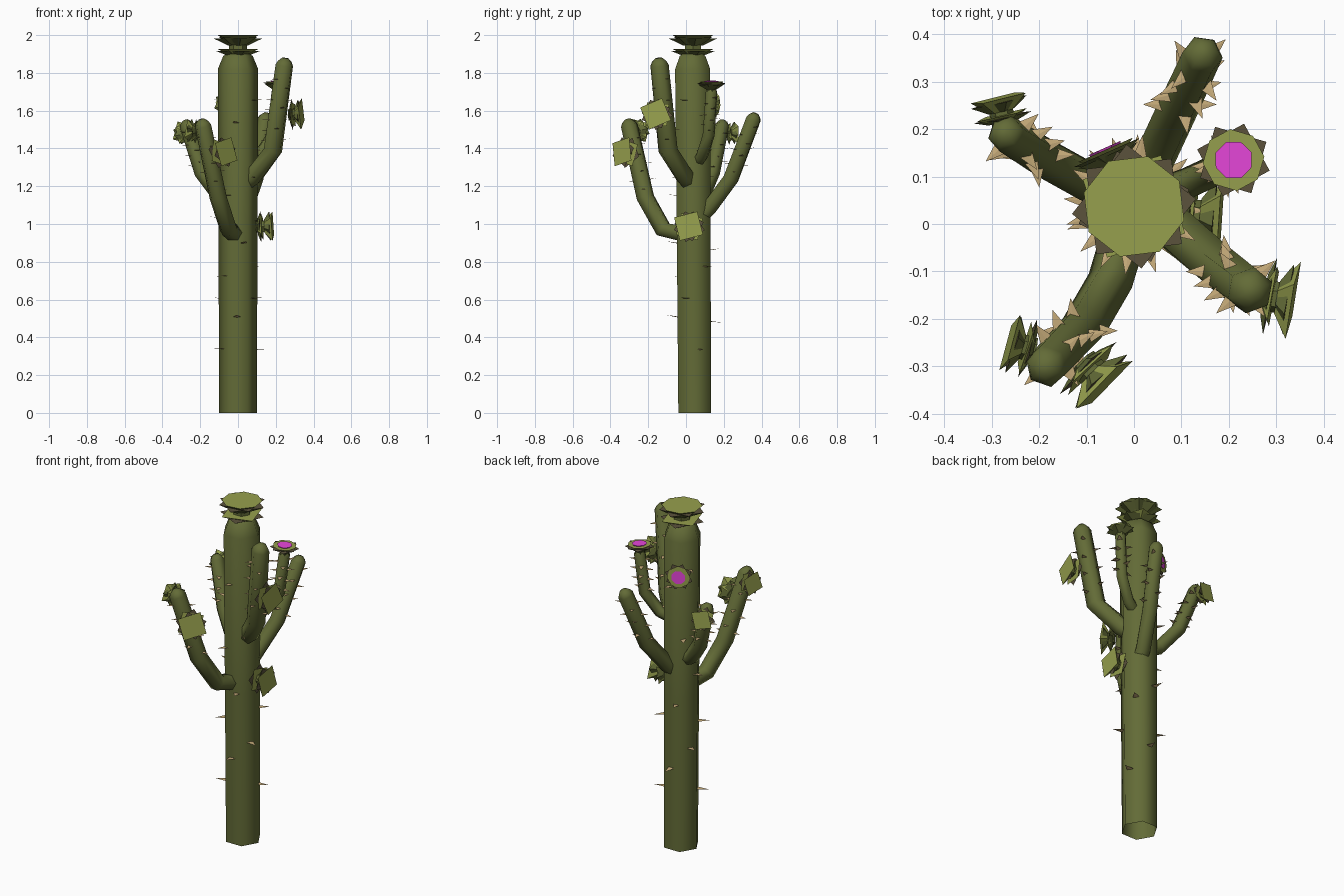
import bpy, bmesh, math, random
from mathutils import Vector

if "Cube" in bpy.data.objects:
    bpy.data.objects.remove(bpy.data.objects["Cube"])

random.seed(4)


def mat(name, rgb):
    m = bpy.data.materials.new(name)
    m.diffuse_color = (*rgb, 1)
    m.use_nodes = True
    m.node_tree.nodes["Principled BSDF"].inputs["Base Color"].default_value = m.diffuse_color
    return m


OLIVE = mat("olive skin", (0.125, 0.148, 0.038))
LEAF = mat("bud green", (0.305, 0.350, 0.075))
BROWN = mat("sepal brown", (0.105, 0.085, 0.045))
TAN = mat("spine tan", (0.580, 0.420, 0.200))
PINK = mat("petal magenta", (0.840, 0.065, 0.740))


def finish(bm, name, mats, smooth=None):
    me = bpy.data.meshes.new(name)
    bm.to_mesh(me)
    bm.free()
    for m in mats:
        me.materials.append(m)
    ob = bpy.data.objects.new(name, me)
    bpy.context.collection.objects.link(ob)
    if smooth:
        bpy.ops.object.select_all(action='DESELECT')
        ob.select_set(True)
        bpy.context.view_layer.objects.active = ob
        bpy.ops.object.shade_smooth_by_angle(angle=math.radians(smooth))
    return ob


def loft(bm, rings, mi_side=0, mi_cap=0, bottom=True):
    """Skin a list of vertex rings and cap the ends."""
    vs = [[bm.verts.new(p) for p in r] for r in rings]
    n = len(vs[0])
    for a, b in zip(vs, vs[1:]):
        for i in range(n):
            f = bm.faces.new((a[i], a[(i + 1) % n], b[(i + 1) % n], b[i]))
            f.material_index = mi_side
    if bottom:
        bm.faces.new(vs[0][::-1]).material_index = mi_side
    bm.faces.new(vs[-1]).material_index = mi_cap


def ring(c, u, v, r, n, rot=0.0):
    return [c + (u * math.cos(rot + math.tau * i / n) + v * math.sin(rot + math.tau * i / n)) * r
            for i in range(n)]


def tube(name, pts, radii, sides=6):
    """Open-based hexagonal stem along a path."""
    pts = [Vector(p) for p in pts]
    bm = bmesh.new()
    u, rings = Vector((1, 0, 0)), []
    for i, p in enumerate(pts):
        t = (pts[min(i + 1, len(pts) - 1)] - pts[max(i - 1, 0)]).normalized()
        if i == 0 and abs(t.x) > 0.8:
            u = Vector((0, 1, 0))
        u = (u - t * u.dot(t)).normalized()
        rings.append(ring(p, u, t.cross(u), radii[i], sides))
    loft(bm, rings, bottom=False)
    return finish(bm, name, [OLIVE], 70)


# spines: flat tan thorns collected in one mesh
spines = bmesh.new()


def spine(p, d, length, width):
    d = d.normalized()
    s = Vector((-d.y, d.x, 0)).normalized() * width / 2
    up = d.cross(s).normalized() * width * 0.06
    base = [spines.verts.new(p + k) for k in (s, up, -s, -up)]
    tip = spines.verts.new(p + d * length)
    for i in range(4):
        spines.faces.new((base[i], base[(i + 1) % 4], tip))
    spines.faces.new(base[::-1])


# trunk
tube("trunk", [(0, 0.046, 0), (0, 0.041, 0.9), (0, 0.035, 1.82), (0, 0.035, 1.89), (0, 0.035, 1.91)],
     [0.1, 0.103, 0.107, 0.078, 0.045])
for row in range(11):
    z = 0.36 + row * 0.13
    for k in range(2):
        a = math.radians(20 + 180 * k + 67 * row)
        d = Vector((math.cos(a), math.sin(a), random.uniform(-0.1, 0.2)))
        spine(Vector((d.x * 0.085, 0.04 + d.y * 0.085, z + random.uniform(-.03, .03))), d, 0.065, 0.04)

# arms: path points and thickness
ARMS = {
    "arm_front_left": ([(-0.02, -0.02, 0.95), (-0.05, -0.12, 0.97), (-0.105, -0.215, 1.14),
                        (-0.185, -0.30, 1.52)], 0.048),
    "arm_front_right": ([(0.03, 0.02, 1.22), (0.08, -0.005, 1.25), (0.185, -0.095, 1.39),
                         (0.245, -0.14, 1.84)], 0.052),
    "arm_back": ([(0.02, 0.06, 1.02), (0.035, 0.12, 1.08), (0.09, 0.238, 1.24),
                  (0.145, 0.357, 1.555)], 0.045),
    "arm_back_left": ([(-0.03, 0.06, 1.12), (-0.10, 0.09, 1.15), (-0.19, 0.14, 1.27),
                       (-0.27, 0.19, 1.52)], 0.042),
    "arm_right": ([(0.04, 0.06, 1.33), (0.11, 0.085, 1.36), (0.185, 0.12, 1.47),
                   (0.208, 0.135, 1.70)], 0.033),
}
for name, (pts, r) in ARMS.items():
    a, b = Vector(pts[-2]), Vector(pts[-1])
    t = (b - a).normalized()
    tube(name, pts + [tuple(b + t * r * 0.4), tuple(b + t * r * 0.75)],
         [r, r, r, r * 0.95, r * 0.75, r * 0.35])
    for i in range(7):
        p = a.lerp(b, 0.12 + 0.12 * i)
        for k in range(2):
            ang = math.radians(97 * i + 180 * k)
            d = Vector((math.cos(ang), math.sin(ang), random.uniform(-0.1, 0.2)))
            spine(p + d * r * 0.8, d, 0.042, 0.03)
finish(spines, "spines", [TAN])

# cups per bloom kind: sides, turn, start, end, narrow, wide, side colour, cap colour
D45 = math.pi / 4
LOWER = [(6, 0, -0.1, 0.6, 0.4, 0.4, 0, 0), (4, 0.3, 0.0, 0.2, 0.55, 1.0, 0, 2),
         (4, 0.3 + D45, 0.05, 0.3, 0.5, 1.0, 1, 1)]
CUPS = {
    "crown": LOWER + [(4, 0.12, 0.48, 0.84, 0.45, 1.08, 0, 2), (4, 0.12 + D45, 0.5, 0.9, 0.45, 1.05, 0, 2),
                      (8, 0.12 + D45 / 2, 0.5, 1.0, 0.4, 0.9, 0, 1)],
    "bud": LOWER + [(4, D45, 0.45, 0.84, 0.45, 0.98, 0, 2), (4, 0, 0.45, 1.0, 0.45, 1.08, 1, 1)],
    "open": [(6, 0, -0.3, 0.5, 0.35, 0.4, 0, 0), (4, 0.3, 0.0, 0.6, 0.4, 1.05, 0, 2),
             (4, 0.3 + D45, 0.2, 0.75, 0.4, 1.05, 0, 2),
             (8, 0.3 + D45 / 2, 0.35, 0.9, 0.4, 0.86, 1, 1), (8, 0.2, 0.6, 1.0, 0.4, 0.54, 3, 3)],
}


def bloom(name, kind, c, normal, R, H, turn=D45 + 0.25):
    """Stacked flaring cups along a normal."""
    c, w = Vector(c), Vector(normal).normalized()
    u = Vector((1, 0, 0)) if abs(w.z) > 0.9 else Vector((0, 0, 1)).cross(w).normalized()
    u = (u - w * u.dot(w)).normalized()
    v = w.cross(u)
    bm = bmesh.new()
    for n, rot, h0, h1, r0, r1, side, cap in CUPS[kind]:
        loft(bm, [ring(c + w * H * h0, u, v, R * r0, n, rot + turn),
                  ring(c + w * H * h1, u, v, R * r1, n, rot + turn)], side, cap)
    finish(bm, name, [OLIVE, LEAF, BROWN, PINK])


# buds and blooms
bloom("crown_bud", "crown", (0, 0.037, 1.895), (0, 0, 1), 0.122, 0.105, 0)
bloom("trunk_side_bud", "bud", (0.105, 0.02, 0.985), (1, -0.08, 0.05), 0.083, 0.078)
bloom("right_arm_bud", "bud", (0.275, -0.15, 1.58), (1, -0.18, 0.05), 0.083, 0.062, D45 + 0.4)
bloom("left_arm_front_bud", "bud", (-0.105, -0.295, 1.375), (0.7, -0.72, 0.12), 0.083, 0.062)
bloom("left_arm_side_bud", "bud", (-0.215, -0.265, 1.49), (-1, 0.3, 0.12), 0.066, 0.05)
bloom("back_left_arm_bud", "bud", (-0.275, 0.215, 1.48), (-0.22, 0.95, 0.06), 0.064, 0.052)
bloom("right_arm_flower", "open", (0.208, 0.135, 1.712), (0.05, 0, 1), 0.076, 0.045, 0.2)
bloom("trunk_back_flower", "open", (-0.045, 0.122, 1.635), (-0.4, 0.9, 0), 0.074, 0.042, 0.2)
